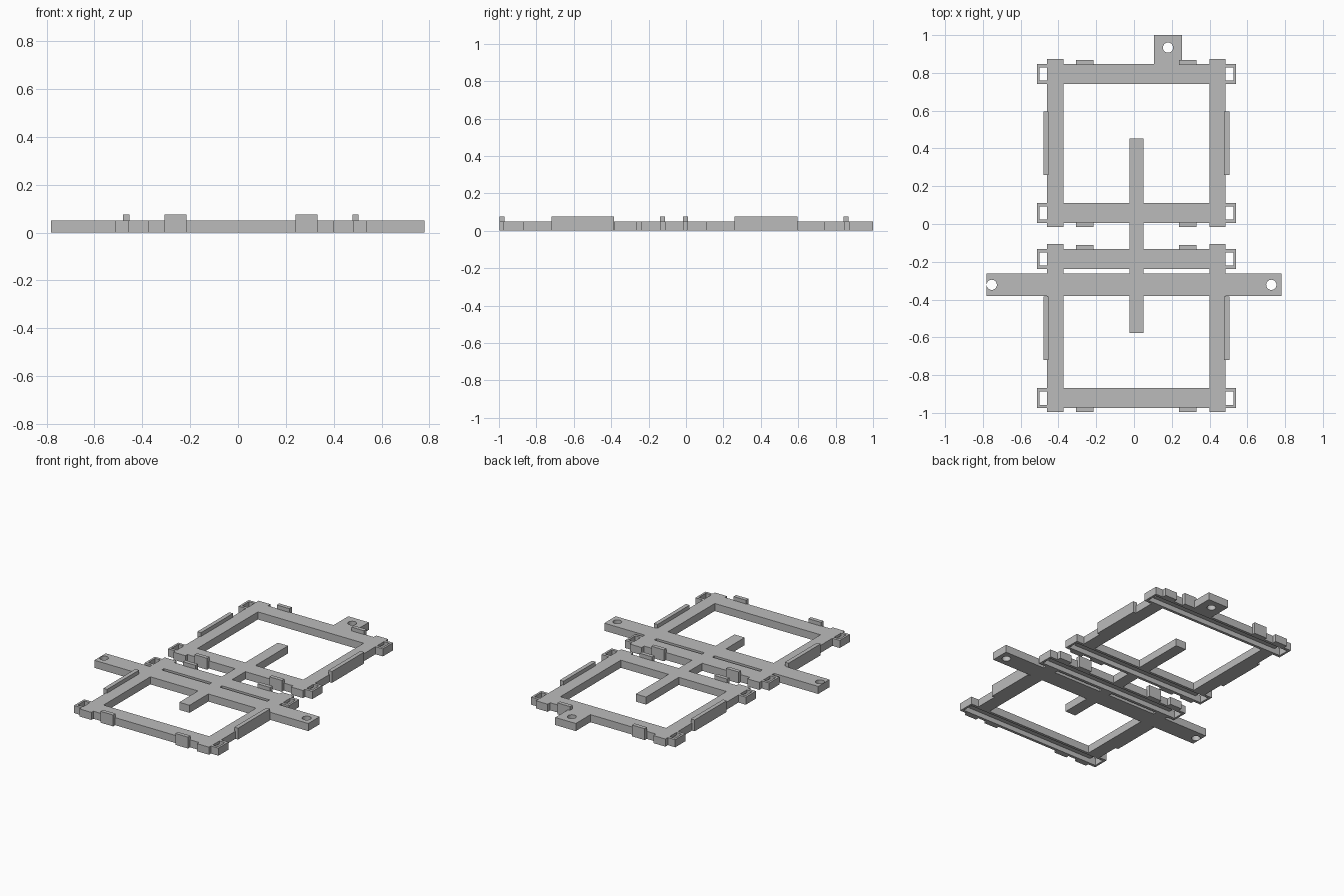
import bpy
import bmesh
from mathutils import Matrix, Vector

if "Cube" in bpy.data.objects:
    bpy.data.objects.remove(bpy.data.objects["Cube"], do_unlink=True)

GREY = (0.5, 0.5, 0.5, 1.0)
mat = bpy.data.materials.new("plain grey")
mat.use_nodes = True
mat.diffuse_color = GREY
mat.node_tree.nodes["Principled BSDF"].inputs["Base Color"].default_value = GREY

THICK = 0.05       # plate thickness
TAB_TOP = 0.075    # height of the raised clips
GROOVE = 0.032     # depth of the underside channels
MID = 0.0125       # frames sit slightly off centre in x
PITCH = -0.98      # distance from rear frame to front frame


def finish(name, bm):
    mesh = bpy.data.meshes.new(name)
    bm.to_mesh(mesh)
    bm.free()
    mesh.materials.append(mat)
    obj = bpy.data.objects.new(name, mesh)
    bpy.context.collection.objects.link(obj)
    return obj


def box(name, x0, x1, y0, y1, z0=0.0, z1=THICK):
    bm = bmesh.new()
    size = Matrix.Diagonal((x1 - x0, y1 - y0, z1 - z0, 1))
    centre = Vector((x0 + x1, y0 + y1, z0 + z1)) / 2
    bmesh.ops.create_cube(bm, size=1, matrix=Matrix.Translation(centre) @ size)
    return finish(name, bm)


def peg(name, x, y, radius=0.027):
    bm = bmesh.new()
    bmesh.ops.create_cone(bm, cap_ends=True, segments=32, radius1=radius, radius2=radius,
                          depth=0.3, matrix=Matrix.Translation((x, y, 0)))
    return finish(name, bm)


def combine(base, others, operation):
    """Apply exact booleans one after another and discard the helpers."""
    for other in others:
        mod = base.modifiers.new("combine", 'BOOLEAN')
        mod.operation, mod.solver, mod.object = operation, 'EXACT', other
        bpy.context.view_layer.update()
        result = bpy.data.meshes.new_from_object(
            base.evaluated_get(bpy.context.evaluated_depsgraph_get()))
        base.modifiers.clear()
        base.data = result
        bpy.data.objects.remove(other, do_unlink=True)


solids, cutters = [], []
for label, dy in (("rear", 0), ("front", PITCH)):
    # Side rails and their outer clips
    for side, s in (("right", -1), ("left", 1)):
        xs = sorted((MID + s * 0.386, MID + s * 0.473))
        solids.append(box(f"{label}_{side}_rail", *xs, dy - 0.016, dy + 0.873))
        xs = sorted((MID + s * 0.465, MID + s * 0.492))
        box(f"{label}_{side}_clip", *xs, dy + 0.26, dy + 0.595, 0, TAB_TOP)

    # End rails with corner sockets, underside channel and end clips
    for end, y0, y1, out in (("inner", 0.005, 0.111, -1), ("outer", 0.741, 0.847, 1)):
        y0, y1 = y0 + dy, y1 + dy
        solids.append(box(f"{label}_{end}_rail", MID - 0.527, MID + 0.527, y0, y1))
        h0, h1 = y0 + 0.018, y1 - 0.018
        cutters.append(box("channel_cutter", MID - 0.513, MID + 0.513, h0, h1, -0.1, GROOVE))
        for s in (-1, 1):
            xs = sorted((MID + s * 0.473, MID + s * 0.513))
            cutters.append(box("socket_cutter", *xs, h0, h1, -0.1, 0.1))
            edge = y1 if out > 0 else y0
            ys = sorted((edge - out * 0.005, edge + out * 0.021))
            cx = MID + s * 0.273
            side = "left" if s > 0 else "right"
            box(f"{label}_{end}_{side}_clip", cx - 0.046, cx + 0.046, *ys, 0, TAB_TOP)

# Central spine, wide crossbar and rear mounting lug
solids.append(box("spine", -0.025, 0.05, -0.577, 0.452))
solids.append(box("crossbar", -0.782, 0.78, -0.381, -0.262))
solids.append(box("mounting_lug", 0.105, 0.255, 0.8, 1.0))
for x, y in ((-0.753, -0.322), (0.727, -0.322), (0.18, 0.934)):
    cutters.append(peg("screw_hole_cutter", x, y))

# Fuse the plate, then cut sockets, channels and screw holes
plate = solids[0]
plate.name = "linked_frame_plate"
combine(plate, solids[1:], 'UNION')
combine(plate, cutters, 'DIFFERENCE')
